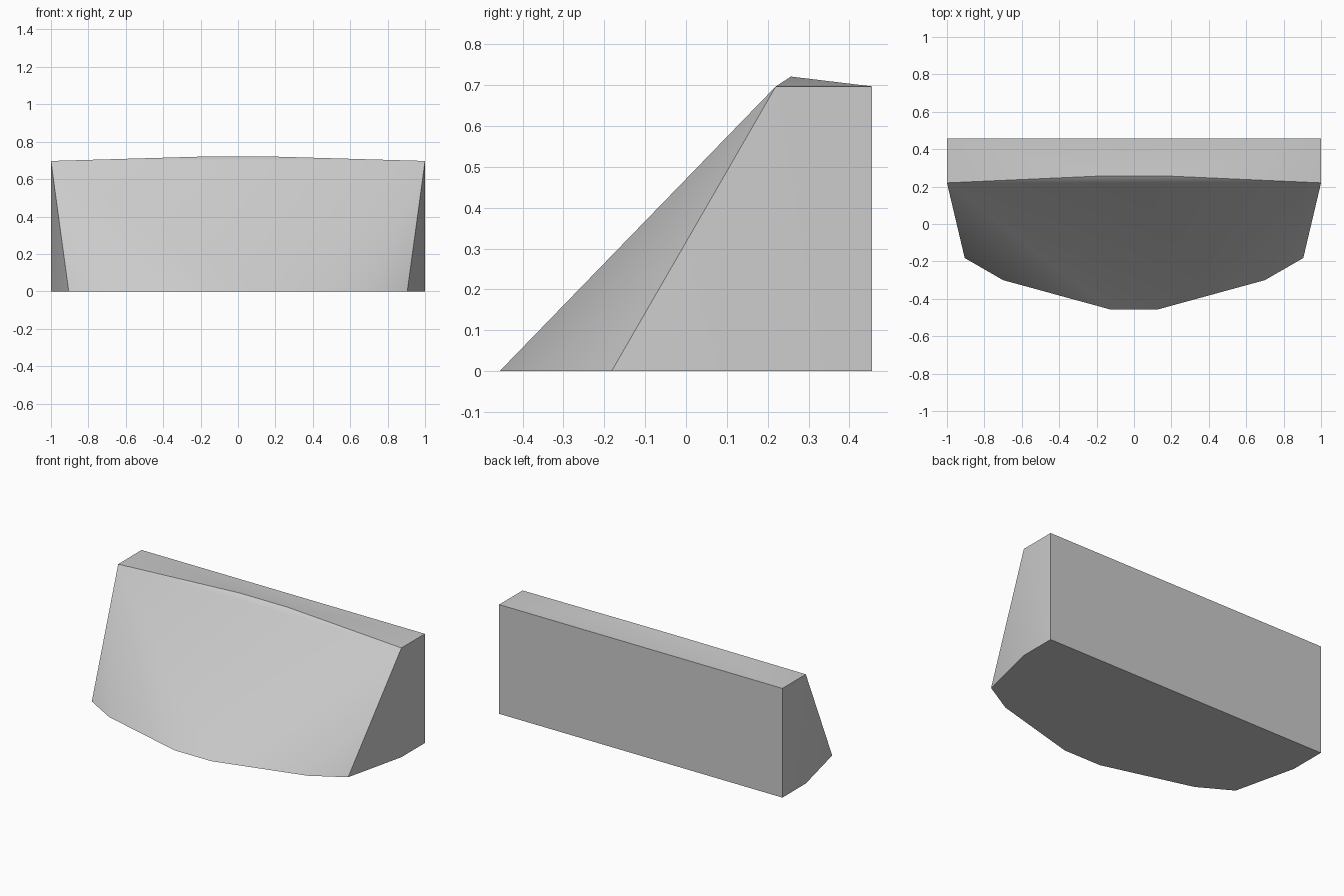
import bpy, bmesh, math

cube = bpy.data.objects.get("Cube")
if cube:
    bpy.data.objects.remove(cube, do_unlink=True)

# Plain grey material
grey = bpy.data.materials.new("light grey")
grey.use_nodes = True
colour = (0.6, 0.6, 0.6, 1)
grey.diffuse_color = colour
grey.node_tree.nodes["Principled BSDF"].inputs["Base Color"].default_value = colour

# Half outlines of the base and the crowned top, mirrored across x
BACK, SHOULDER, TOP = 0.456, 0.22, 0.697
base = [(1, BACK, 0), (1, SHOULDER, 0), (0.905, -0.182, 0), (0.7, -0.3, 0), (0.13, -0.456, 0)]
crown = [(1, BACK, TOP), (1, SHOULDER, TOP), (0.17, 0.257, 0.721)]

bm = bmesh.new()
for x, y, z in base + crown:
    for side in (1, -1):
        bm.verts.new((side * x, y, z))

# Solid convex block with its flat faces merged
bmesh.ops.convex_hull(bm, input=bm.verts[:])
bmesh.ops.dissolve_limit(bm, angle_limit=math.radians(0.3), verts=bm.verts[:], edges=bm.edges[:])
bmesh.ops.recalc_face_normals(bm, faces=bm.faces[:])
mesh = bpy.data.meshes.new("sloped_block")
bm.to_mesh(mesh)
bm.free()
mesh.materials.append(grey)

block = bpy.data.objects.new("sloped_block", mesh)
bpy.context.collection.objects.link(block)

# Soft shading over the sloped front, crisp outer edges
bpy.ops.object.select_all(action="DESELECT")
block.select_set(True)
bpy.context.view_layer.objects.active = block
bpy.ops.object.shade_smooth_by_angle(angle=math.radians(30))
